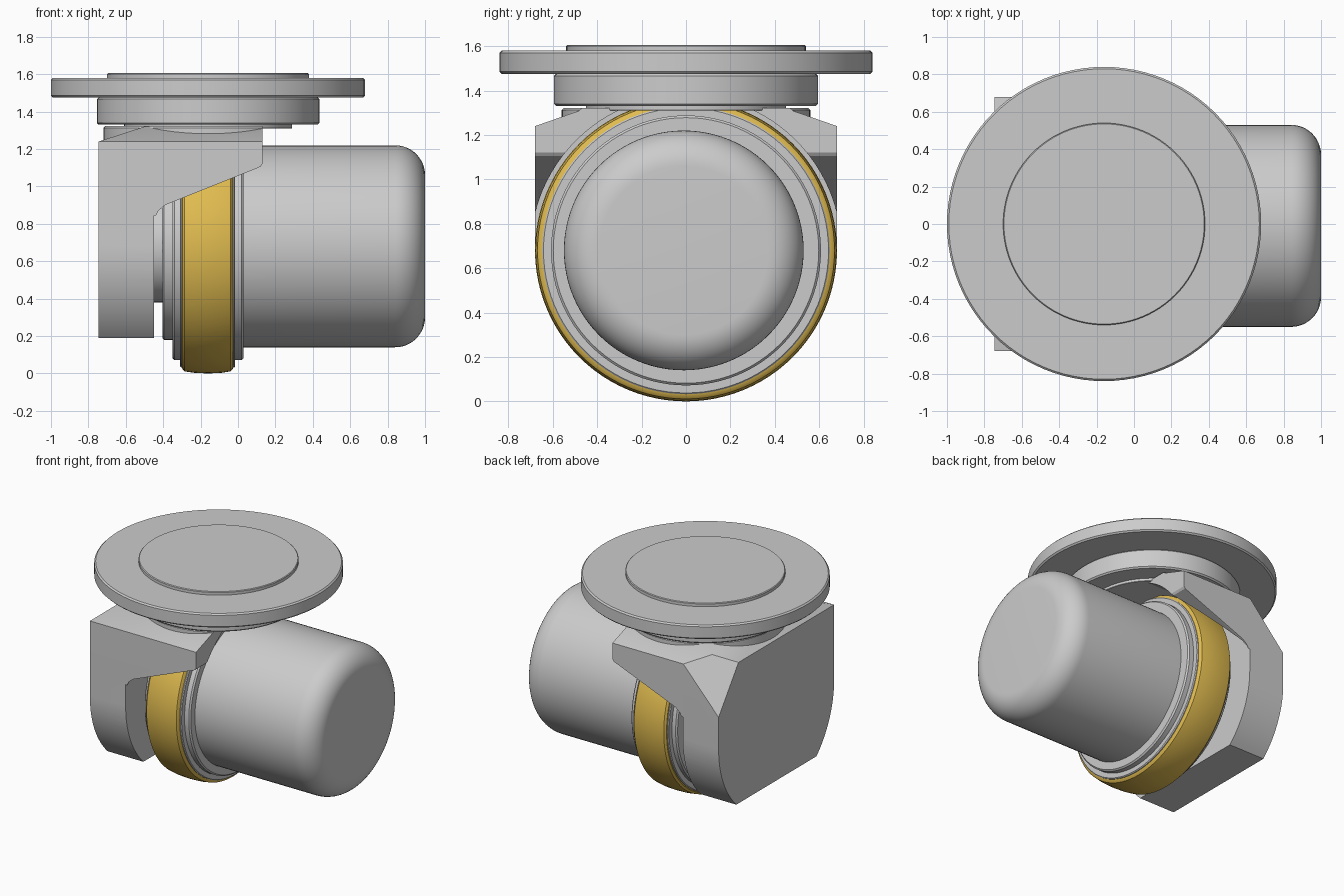
import bpy, bmesh, math
from mathutils import Vector, Matrix

if "Cube" in bpy.data.objects:
    bpy.data.objects.remove(bpy.data.objects["Cube"])

AXLE_Z = 0.68      # height of the wheel axis
STEM_X = -0.16     # x of the vertical swivel axis


def finish(name, bm):
    bmesh.ops.remove_doubles(bm, verts=bm.verts, dist=1e-5)
    bmesh.ops.recalc_face_normals(bm, faces=bm.faces)
    me = bpy.data.meshes.new(name)
    bm.to_mesh(me)
    bm.free()
    ob = bpy.data.objects.new(name, me)
    bpy.context.collection.objects.link(ob)
    return ob


def smooth(ob):
    bpy.ops.object.select_all(action='DESELECT')
    bpy.context.view_layer.objects.active = ob
    ob.select_set(True)
    bpy.ops.object.shade_smooth_by_angle(angle=math.radians(30))


def lathe(name, profile, along_x, segs=96):
    """Revolve (position, radius) points round the wheel or the stem axis."""
    bm = bmesh.new()
    pts = [(profile[0][0], 0)] + profile + [(profile[-1][0], 0)]
    vs = [bm.verts.new((r, 0, a)) for a, r in pts]
    es = [bm.edges.new(p) for p in zip(vs, vs[1:])]
    bmesh.ops.spin(bm, geom=vs + es, cent=(0, 0, 0), axis=(0, 0, 1),
                   angle=math.tau, steps=segs, use_duplicate=False)
    if along_x:
        m = Matrix.Translation((0, 0, AXLE_Z)) @ Matrix.Rotation(math.pi / 2, 4, 'Y')
    else:
        m = Matrix.Translation((STEM_X, 0, 0))
    bm.transform(m)
    ob = finish(name, bm)
    smooth(ob)
    return ob


def drum(name, a, b, r, along_x, e=0.01):
    return lathe(name, [(a, r - e), (a + e, r), (b - e, r), (b, r - e)], along_x)


def prism(name, pts, offset):
    bm = bmesh.new()
    f = bm.faces.new([bm.verts.new(p) for p in pts])
    g = bmesh.ops.extrude_face_region(bm, geom=[f])
    bmesh.ops.translate(bm, vec=offset,
                        verts=[v for v in g['geom'] if isinstance(v, bmesh.types.BMVert)])
    return finish(name, bm)


def boolean(ob, cutter, op):
    mod = ob.modifiers.new('cut', 'BOOLEAN')
    mod.operation, mod.object, mod.solver = op, cutter, 'EXACT'
    bpy.context.view_layer.objects.active = ob
    bpy.ops.object.modifier_apply(modifier=mod.name)
    bpy.data.objects.remove(cutter)


def slice_off(ob, co, no):
    """Remove what lies on the normal's side of a plane and cap the cut."""
    bm = bmesh.new()
    bm.from_mesh(ob.data)
    r = bmesh.ops.bisect_plane(bm, geom=bm.verts[:] + bm.edges[:] + bm.faces[:],
                               plane_co=co, plane_no=no, clear_outer=True)
    cut = [e for e in r['geom_cut'] if isinstance(e, bmesh.types.BMEdge)]
    bmesh.ops.holes_fill(bm, edges=cut, sides=0)
    bmesh.ops.recalc_face_normals(bm, faces=bm.faces)
    bm.to_mesh(ob.data)
    bm.free()


# mounting plate and swivel head
drum('mounting_plate', 1.475, 1.58, 0.84, False)
drum('plate_boss', 1.57, 1.605, 0.54, False, 0.005)
drum('swivel_housing', 1.33, 1.476, 0.595, False)
drum('swivel_neck', 1.31, 1.34, 0.45, False, 0.002)

# fork: side profile crossed with the end profile
side = [(-0.745, 0.19), (-0.45, 0.19), (-0.45, 0.78), (-0.445, 0.83), (-0.425, 0.87),
        (-0.39, 0.9), (0.12, 1.105), (0.13, 1.12), (0.13, 1.32), (-0.5, 1.32),
        (-0.745, 1.24)]
fork = prism('fork', [(x, -0.8, z) for x, z in side], (0, 1.6, 0))
low = math.atan2(0.49, 0.47)
arc = [(0.68 * math.cos(low * i / 16), AXLE_Z - 0.68 * math.sin(low * i / 16))
       for i in range(17)]
half = [(0.45, 1.32), (0.68, 1.24)] + arc
end = half + [(-y, z) for y, z in reversed(half)]
boolean(fork, prism('end_shape', [(-0.9, y, z) for y, z in end], (1.2, 0, 0)), 'INTERSECT')

# slanted corner on the rear outer side
p, q, r = Vector((-0.454, 0.68, 1.24)), Vector((-0.745, 0.446, 1.24)), Vector((-0.745, 0.68, 0.92))
n = (q - p).cross(r - p).normalized()
slice_off(fork, p, n if n.z > 0 else -n)

# fork collar, trimmed at the arm tips
collar = drum('fork_collar', 1.2, 1.322, 0.56, False)
slice_off(collar, (0.13, 0, 0), (1, 0, 0))
slice_off(collar, p, n if n.z > 0 else -n)

# round clearance for the wheel
for ob in (fork, collar):
    boolean(ob, lathe('wheel_well', [(-0.45, 0.70), (0.3, 0.70)], True), 'DIFFERENCE')
    smooth(ob)

# wheel
tyre = lathe('tyre', [(-0.30, 0.64), (-0.298, 0.655), (-0.285, 0.669), (-0.23, 0.677),
                      (-0.16, 0.68), (-0.09, 0.677), (-0.04, 0.669), (-0.028, 0.655),
                      (-0.025, 0.64)], True)
mat = bpy.data.materials.new('tyre_yellow')
mat.diffuse_color = (0.75, 0.5, 0.08, 1)
mat.use_nodes = True
mat.node_tree.nodes["Principled BSDF"].inputs["Base Color"].default_value = mat.diffuse_color
tyre.data.materials.append(mat)
drum('wheel_rim', -0.31, -0.015, 0.648, True, 0.006)
drum('wheel_flange', -0.35, 0.03, 0.608, True)
drum('inner_hub', -0.405, -0.34, 0.50, True)
drum('axle', -0.5, -0.39, 0.3, True, 0.002)

# motor housing with a rounded end
R, F = 0.54, 0.16
dome = [(1.0 - F + F * math.sin(t), R - F + F * math.cos(t))
        for t in [math.pi / 2 * i / 12 for i in range(13)]]
motor = lathe('motor_housing', [(0.0, R)] + dome, True)
motor.location.y = -0.01
